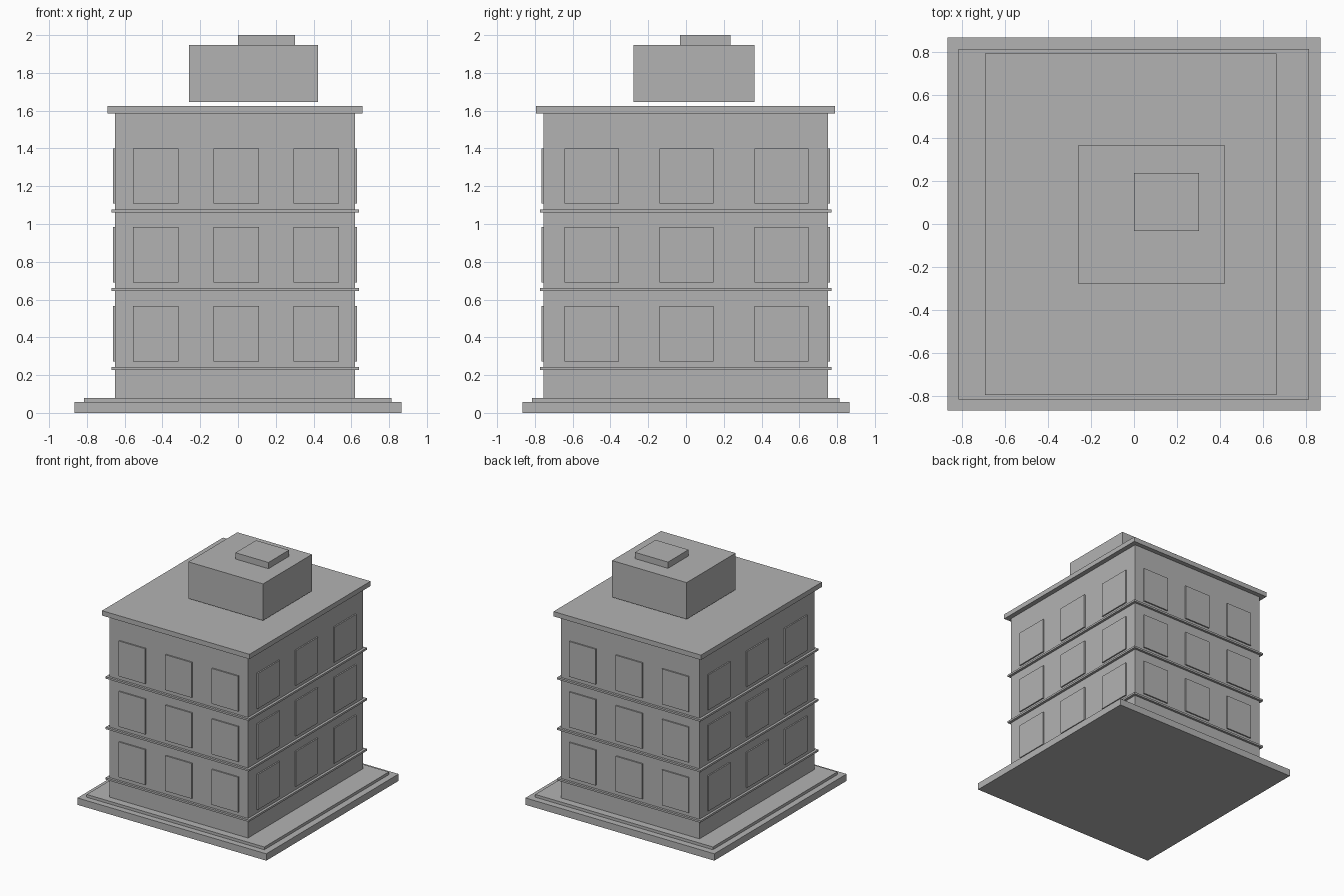
import bpy
import bmesh

if "Cube" in bpy.data.objects:
    bpy.data.objects.remove(bpy.data.objects["Cube"], do_unlink=True)

# One plain material for the whole building
GREY = (0.45, 0.45, 0.45, 1.0)
stone = bpy.data.materials.new("stone_grey")
stone.use_nodes = True
stone.diffuse_color = GREY
stone.node_tree.nodes["Principled BSDF"].inputs["Base Color"].default_value = GREY


def box(name, x, y, z):
    """Flat-shaded box from (min, max) ranges along each axis."""
    bm = bmesh.new()
    bmesh.ops.create_cube(bm, size=1)
    for v in bm.verts:
        for axis, (low, high) in enumerate((x, y, z)):
            v.co[axis] = high if v.co[axis] > 0 else low
    mesh = bpy.data.meshes.new(name)
    bm.to_mesh(mesh)
    bm.free()
    mesh.materials.append(stone)
    obj = bpy.data.objects.new(name, mesh)
    bpy.context.collection.objects.link(obj)
    return obj


def grown(span, amount):
    return span[0] - amount, span[1] + amount


def around(centre, size):
    return centre - size / 2, centre + size / 2


# Stepped ground slabs
box("ground_slab", (-0.865, 0.865), (-0.865, 0.865), (0, 0.057))
box("plinth", (-0.815, 0.812), (-0.815, 0.812), (0.057, 0.08))

# Main block and roof slab
body_x, body_y = (-0.65, 0.62), (-0.755, 0.752)
box("main_block", body_x, body_y, (0.08, 1.586))
box("roof_slab", grown(body_x, 0.04), grown(body_y, 0.038), (1.586, 1.626))

# Rooftop plant room, raised just clear of the roof, and its hatch
box("roof_room", (-0.26, 0.423), (-0.277, 0.363), (1.645, 1.948))
box("roof_hatch", (0, 0.302), (-0.033, 0.236), (1.948, 2.0))

# Each storey: a ledge and three windows on every wall
RELIEF = 0.011
SINK = 0.005
for floor in range(3):
    base = 0.234 + floor * 0.418
    box(f"ledge_{floor}", grown(body_x, 0.021), grown(body_y, 0.019), around(base, 0.016))
    height = (base + 0.039, base + 0.331)
    for column in (-1, 0, 1):
        across_x = around(-0.01 + column * 0.425, 0.242)
        across_y = around(0.003 + column * 0.502, 0.287)
        tag = f"{floor}_{column + 1}"
        box(f"front_window_{tag}", across_x, (body_y[0] - RELIEF, body_y[0] + SINK), height)
        box(f"back_window_{tag}", across_x, (body_y[1] - SINK, body_y[1] + RELIEF), height)
        box(f"right_window_{tag}", (body_x[0] - RELIEF, body_x[0] + SINK), across_y, height)
        box(f"left_window_{tag}", (body_x[1] - SINK, body_x[1] + RELIEF), across_y, height)
